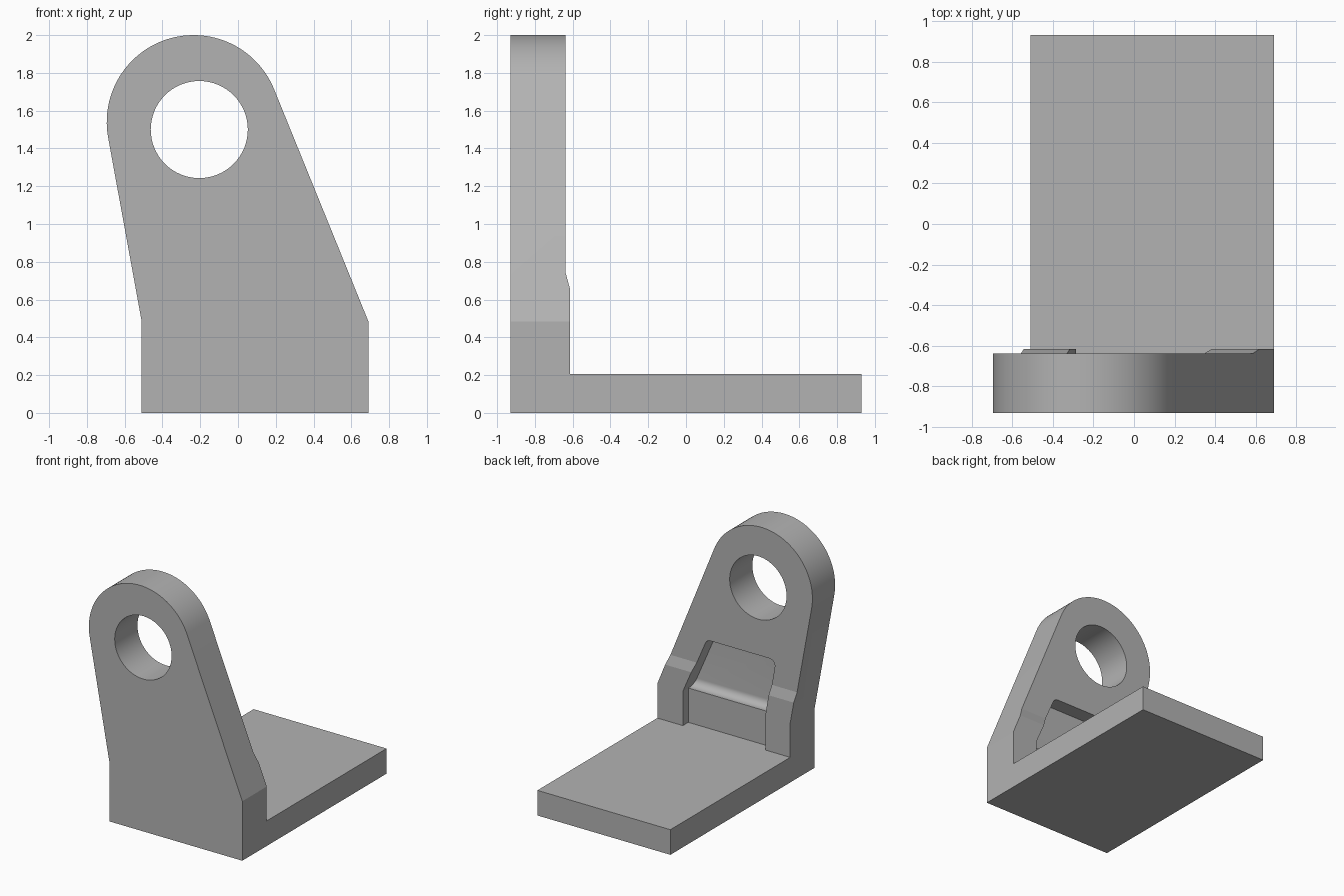
import bpy, bmesh, math
from mathutils import Vector

if "Cube" in bpy.data.objects:
    bpy.data.objects.remove(bpy.data.objects["Cube"], do_unlink=True)

gray = bpy.data.materials.new("plain gray")
gray.use_nodes = True
COLOR = (0.45, 0.45, 0.45, 1)
gray.diffuse_color = COLOR
gray.node_tree.nodes["Principled BSDF"].inputs["Base Color"].default_value = COLOR


def arc(cx, cz, r, start, end, steps):
    """Points on an arc, angles in degrees."""
    angles = [math.radians(start + (end - start) * i / steps) for i in range(steps + 1)]
    return [(cx + r * math.cos(a), cz + r * math.sin(a)) for a in angles]


def prism(name, points, axis, low, high):
    """Extrude a profile, drawn in (x, z) or (y, z), along the other axis."""
    place = (lambda p, d: (p[0], d, p[1])) if axis == "y" else (lambda p, d: (d, p[0], p[1]))
    bm = bmesh.new()
    face = bm.faces.new([bm.verts.new(place(p, low)) for p in points])
    move = Vector(place((0, 0), high - low))
    new = bmesh.ops.extrude_face_region(bm, geom=[face])["geom"]
    bmesh.ops.translate(bm, vec=move, verts=[g for g in new if isinstance(g, bmesh.types.BMVert)])
    bmesh.ops.recalc_face_normals(bm, faces=bm.faces)
    mesh = bpy.data.meshes.new(name)
    bm.to_mesh(mesh)
    bm.free()
    mesh.materials.append(gray)
    obj = bpy.data.objects.new(name, mesh)
    bpy.context.collection.objects.link(obj)
    return obj


def combine(target, tool, operation):
    """Apply a boolean and discard the tool."""
    mod = target.modifiers.new(operation.lower(), "BOOLEAN")
    mod.object, mod.operation, mod.solver = tool, operation, "EXACT"
    bpy.context.view_layer.objects.active = target
    bpy.ops.object.modifier_apply(modifier=mod.name)
    bpy.data.objects.remove(tool, do_unlink=True)


def tangent_angle(px, pz, cx, cz, r, side):
    """Angle on the circle where a line from the point touches it."""
    dx, dz = px - cx, pz - cz
    return math.degrees(math.atan2(dz, dx) + side * math.acos(r / math.hypot(dx, dz)))


# Front outline: straight foot, leaning sides, round head
LEFT, RIGHT, SHOULDER = 0.69, -0.51, 0.485
HEAD = (-0.235, 1.54, 0.46)
start = tangent_angle(LEFT, SHOULDER, *HEAD, 1)
end = tangent_angle(RIGHT, SHOULDER, *HEAD, -1) % 360
outline = [(RIGHT, 0), (LEFT, 0), (LEFT, SHOULDER)]
outline += arc(*HEAD, start, end, 56) + [(RIGHT, SHOULDER)]

# Side profile: base plate, thick foot and thinner upright
side = [(-0.93, 0), (0.93, 0), (0.93, 0.205), (-0.615, 0.205),
        (-0.615, 0.66), (-0.637, 0.74), (-0.637, 2.1), (-0.93, 2.1)]
bracket = prism("angle_bracket", side, "x", -1, 1)
combine(bracket, prism("outline_cutter", outline, "y", -1.2, 1.2), "INTERSECT")

# Round hole through the head
hole = prism("hole_cutter", arc(-0.205, 1.5, 0.257, 0, 354.375, 63), "y", -1.2, 0)
combine(bracket, hole, "DIFFERENCE")

# Stepped pocket in the back of the upright, with rounded upper corners
pocket = [(-0.285, 0.205), (0.459, 0.205), (0.459, 0.485)]
pocket += arc(0.225, 0.9, 0.05, 23, 90, 8) + arc(-0.306, 0.9, 0.05, 90, 190, 8)
pocket += [(-0.285, 0.485)]
step = [(-0.55, 0.205), (-0.685, 0.205), (-0.685, 0.485)]
step += arc(-0.7, 0.545, 0.06, 270, 180, 10) + [(-0.76, 1.1), (-0.55, 1.1)]
cutter = prism("pocket_cutter", step, "x", -1, 1)
combine(cutter, prism("pocket_outline", pocket, "y", -1, 0), "INTERSECT")
combine(bracket, cutter, "DIFFERENCE")

# Smooth the round surfaces, keep every crease sharp
bpy.ops.object.select_all(action="DESELECT")
bracket.select_set(True)
bpy.context.view_layer.objects.active = bracket
bpy.ops.object.shade_smooth_by_angle(angle=math.radians(11))
